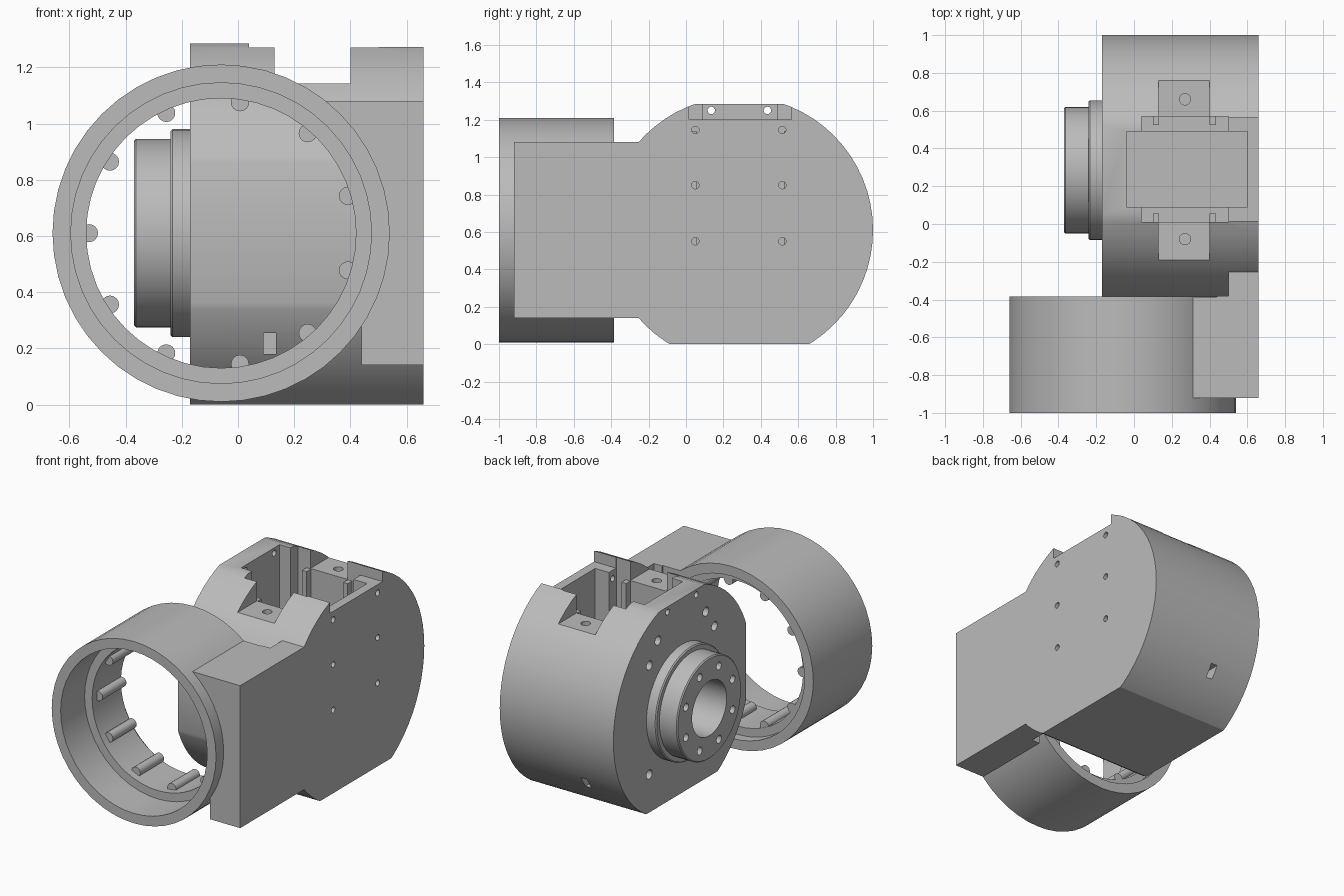
import bpy, bmesh, math
from mathutils import Matrix, Vector

if "Cube" in bpy.data.objects:
    bpy.data.objects.remove(bpy.data.objects["Cube"])

grey = bpy.data.materials.new("plain grey")
grey.use_nodes = True
GREY = (0.5, 0.5, 0.5, 1)
grey.diffuse_color = GREY
grey.node_tree.nodes["Principled BSDF"].inputs["Base Color"].default_value = GREY

AXIS_Y, AXIS_Z = 0.285, 0.61      # housing axis
RING_X = -0.06                    # ring axis
BODY_R = 0.715


def make(name, bm):
    bmesh.ops.recalc_face_normals(bm, faces=bm.faces)
    mesh = bpy.data.meshes.new(name)
    bm.to_mesh(mesh)
    bm.free()
    mesh.materials.append(grey)
    obj = bpy.data.objects.new(name, mesh)
    bpy.context.collection.objects.link(obj)
    return obj


def box(name, x, y, z):
    bm = bmesh.new()
    bmesh.ops.create_cube(bm, size=1)
    for v in bm.verts:
        v.co = [r[0] + (c + 0.5) * (r[1] - r[0]) for c, r in zip(v.co, (x, y, z))]
    return make(name, bm)


def rod(name, axis, start, end, a, b, radius, sides=16):
    """Cylinder along an axis; a and b are the other two coordinates."""
    bm = bmesh.new()
    bmesh.ops.create_cone(bm, cap_ends=True, segments=sides, radius1=radius,
                          radius2=radius, depth=end - start)
    mid = (start + end) / 2
    turn, place = {"X": ("Y", (mid, a, b)), "Y": ("X", (a, mid, b)),
                   "Z": ("Z", (a, b, mid))}[axis]
    angle = 0 if axis == "Z" else math.pi / 2
    bm.transform(Matrix.Translation(place) @ Matrix.Rotation(angle, 4, turn))
    return make(name, bm)


def lathe(name, axis, centre, profile, sides=48):
    """Spin a closed (position, radius) profile around the X or Y axis."""
    bm = bmesh.new()
    rings = []
    for i in range(sides):
        t = math.tau * i / sides
        loop = []
        for p, r in profile:
            s, c = r * math.sin(t), r * math.cos(t)
            co = (p, s, c) if axis == "X" else (s, p, c)
            loop.append(bm.verts.new(Vector(co) + Vector(centre)))
        rings.append(loop)
    n = len(profile)
    for i in range(sides):
        a, b = rings[i], rings[(i + 1) % sides]
        for j in range(n):
            k = (j + 1) % n
            bm.faces.new((a[j], a[k], b[k], b[j]))
    return make(name, bm)


def cut(target, *cutters, operation="DIFFERENCE"):
    bpy.context.view_layer.objects.active = target
    for cutter in cutters:
        mod = target.modifiers.new("cut", "BOOLEAN")
        mod.operation, mod.solver, mod.object = operation, "EXACT", cutter
        bpy.ops.object.modifier_apply(modifier=mod.name)
        bpy.data.objects.remove(cutter)


def smooth(obj):
    bpy.ops.object.select_all(action="DESELECT")
    obj.select_set(True)
    bpy.context.view_layer.objects.active = obj
    bpy.ops.object.shade_smooth_by_angle(angle=math.radians(25))


# Round housing, trimmed flat at the top, bottom and front
housing = rod("motor_housing", "X", -0.17, 0.66, AXIS_Y, AXIS_Z, BODY_R, 64)
cut(housing, box("trim", (-1, 1), (-0.385, 2), (0, 1.285)), operation="INTERSECT")

# Stepped motor pocket, screw tab channel and lowered right rim
cut(housing,
    box("pocket", (0.04, 0.50), (0.01, 0.57), (0.40, 1.5)),
    box("pocket", (-0.04, 0.60), (0.09, 0.49), (0.38, 1.5)),
    box("channel", (0.13, 0.40), (-0.6, 1.2), (1.143, 1.5)),
    box("rim", (0.42, 0.8), (0.015, 0.565), (1.2, 1.5)))
for y in (-0.08, 0.66):
    cut(housing, rod("tab_hole", "Z", 0.9, 1.3, 0.27, y, 0.03))

# Side screw holes on the right wall
for y in (0.05, 0.515):
    for z in (0.55, 0.85, 1.145):
        cut(housing, rod("side_hole", "X", 0.47, 0.7, y, z, 0.02, 12))

# Holes in the left face, mirrored about the housing axis
for side in (-1, 1):
    for dy, dz in ((0.34, 0.36), (0.25, 0.49), (0.15, 0.64), (0.34, -0.36)):
        end = 0.1 if dz > 0.6 else -0.06
        cut(housing, rod("face_hole", "X", -0.3, end, AXIS_Y + side * dy,
                         AXIS_Z + dz, 0.02 if dz > 0.6 else 0.03))
    # Small cable window low on the front and back
    mid = AXIS_Y + side * 0.62
    cut(housing, box("window", (0.09, 0.135), (mid - 0.12, mid + 0.12), (0.18, 0.255)))

# Hub bore and shaft hole into the pocket
cut(housing, rod("bore", "X", -0.3, -0.08, AXIS_Y, AXIS_Z, 0.18, 40),
    rod("shaft_hole", "X", -0.12, 0.0, AXIS_Y, AXIS_Z, 0.05))
smooth(housing)

# Guide ribs inside the pocket
for x in (0.10, 0.40):
    for y in (0.005, 0.525):
        box("pocket_rib", (x, x + 0.033), (y, y + 0.05), (0.39, 1.14))

# Stepped output hub with a circle of bolt holes
hub = lathe("output_hub", "X", (0, AXIS_Y, AXIS_Z),
            [(-0.37, 0.18), (-0.37, 0.328), (-0.363, 0.335), (-0.24, 0.335),
             (-0.24, 0.363), (-0.233, 0.37), (-0.165, 0.37), (-0.165, 0.18)])
for i in range(8):
    t = math.tau * (i + 0.5) / 8
    cut(hub, rod("bolt_hole", "X", -0.45, -0.25, AXIS_Y + 0.262 * math.cos(t),
                 AXIS_Z + 0.262 * math.sin(t), 0.026, 12))
smooth(hub)

# Side arm joining the housing to the ring
arm = box("side_arm", (0.44, 0.655), (-0.92, -0.38), (0.14, 1.08))
cut(arm, box("arm_shoulder", (0.31, 0.6), (-0.92, -0.387), (0.62, 1.08)),
    operation="UNION")
cut(arm, rod("ring_bore", "Y", -1.2, -0.2, RING_X, AXIS_Z, 0.57, 48))
box("arm_root", (0.50, 0.66), (-0.92, -0.2), (0.14, 1.08))

# Clamp ring with a stepped bore
ring = lathe("clamp_ring", "Y", (RING_X, 0, AXIS_Z),
             [(-1, 0.6), (-0.385, 0.6), (-0.385, 0.535), (-0.45, 0.535),
              (-0.45, 0.48), (-0.75, 0.48), (-0.75, 0.535), (-1, 0.535)])
smooth(ring)

# Grip pins around the bore
for i in range(11):
    t = math.pi + math.tau * i / 11
    pin = rod("grip_pin", "Y", -0.70, -0.452, RING_X + 0.47 * math.cos(t),
              AXIS_Z + 0.47 * math.sin(t), 0.032)
    smooth(pin)
